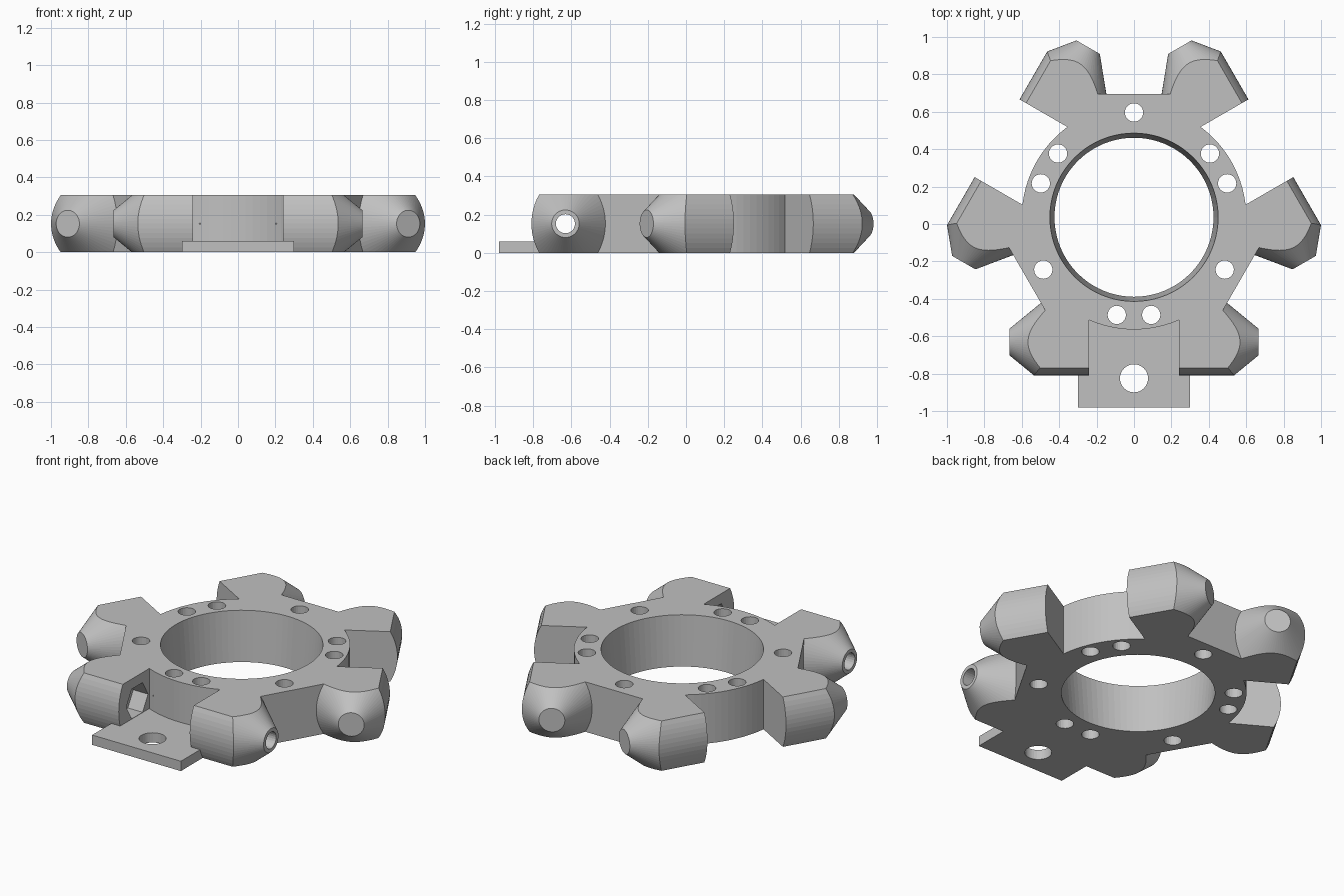
import bpy, bmesh
from math import pi, sin, cos, radians
from mathutils import Matrix

old = bpy.data.objects.get("Cube")
if old:
    bpy.data.objects.remove(old, do_unlink=True)

CY = 0.036          # ring centre in y
H = 0.305           # body height
MID = H / 2
AXIS = -0.667       # joint axis distance from ring centre
FRONT = -0.845      # outermost face of each arm
SEG = 64
TURNS = [0, radians(120), radians(240)]

grey = bpy.data.materials.new("light_grey_plastic")
grey.use_nodes = True
COLOUR = (0.53, 0.53, 0.53, 1)
grey.diffuse_color = COLOUR
grey.node_tree.nodes["Principled BSDF"].inputs["Base Color"].default_value = COLOUR


def make(name, bm, turn=0):
    """Turn a bmesh about the ring centre and link it as an object."""
    bm.transform(Matrix.Translation((0, CY, 0)) @ Matrix.Rotation(turn, 4, 'Z'))
    bmesh.ops.recalc_face_normals(bm, faces=bm.faces)
    mesh = bpy.data.meshes.new(name)
    bm.to_mesh(mesh)
    bm.free()
    mesh.materials.append(grey)
    ob = bpy.data.objects.new(name, mesh)
    bpy.context.collection.objects.link(ob)
    return ob


def prism(name, points, vec, turn=0):
    """Extrude a closed outline along vec."""
    bm = bmesh.new()
    face = bm.faces.new([bm.verts.new(p) for p in points])
    out = bmesh.ops.extrude_face_region(bm, geom=[face])
    bmesh.ops.translate(bm, vec=vec, verts=[v for v in out["geom"] if isinstance(v, bmesh.types.BMVert)])
    return make(name, bm, turn)


def box(name, x0, x1, y0, y1, z0, z1, turn=0):
    return prism(name, [(x0, y0, z0), (x1, y0, z0), (x1, y1, z0), (x0, y1, z0)], (0, 0, z1 - z0), turn)


def upright(name, x, y, r0, r1, z0, z1, seg=SEG):
    """Vertical cylinder or cone."""
    bm = bmesh.new()
    bmesh.ops.create_cone(bm, cap_ends=True, segments=seg, radius1=r0, radius2=r1, depth=z1 - z0,
                          matrix=Matrix.Translation((x, y, (z0 + z1) / 2)))
    return make(name, bm)


def along_axis(name, side, x0, x1, r0, r1, seg, turn):
    """Cylinder or cone on the joint axis, from x0 to x1 on one side."""
    bm = bmesh.new()
    mat = Matrix.Translation((side * (x0 + x1) / 2, AXIS, MID)) @ Matrix.Rotation(side * pi / 2, 4, 'Y')
    bmesh.ops.create_cone(bm, cap_ends=True, segments=seg, radius1=r0, radius2=r1, depth=x1 - x0, matrix=mat)
    return make(name, bm, turn)


def combine(ob, other, operation):
    """Apply one exact boolean and discard the helper."""
    mod = ob.modifiers.new("cut", 'BOOLEAN')
    mod.operation, mod.object, mod.solver = operation, other, 'EXACT'
    graph = bpy.context.evaluated_depsgraph_get()
    mesh = bpy.data.meshes.new_from_object(ob.evaluated_get(graph))
    ob.modifiers.clear()
    ob.data = mesh
    bpy.data.objects.remove(other, do_unlink=True)


# Triangular core with clipped corners
core = []
for k in range(3):
    for s in (-1, 1):
        t, d = radians(-90 + 120 * k), 0.76
        w = s * (0.66 - d / 2) / cos(radians(30))
        core.append((d * cos(t) - w * sin(t), d * sin(t) + w * cos(t), 0))
body = prism("effector_ring", core, (0, 0, H))
combine(body, upright("rim", 0, 0, 0.6, 0.6, 0, H, 96), 'UNION')

# Joint lobes: cones trimmed by a block with a rounded outer face
R = 0.31
arc = []
for i in range(13):
    z = H * i / 12
    arc.append((0, FRONT + R - (R * R - (z - MID) ** 2) ** 0.5, z))
for turn in TURNS:
    for side in (-1, 1):
        lobe = along_axis("lobe", side, 0.14, 0.665, 0.502, 0.072, SEG, turn)
        outline = [(side * 0.14, y, z) for _, y, z in arc] + [(side * 0.14, -0.3, H), (side * 0.14, -0.3, 0)]
        combine(lobe, prism("block", outline, (side * 0.6, 0, 0), turn), 'INTERSECT')
        combine(body, lobe, 'UNION')

# Gap between the two joints of each arm, stopping at the round rim
for turn in TURNS:
    gap = box("gap", -0.24, 0.24, -1.2, -0.3, -0.1, H + 0.1, turn)
    combine(gap, upright("rim_keep", 0, 0, 0.6, 0.6, -0.3, H + 0.3, 96), 'DIFFERENCE')
    combine(body, gap, 'DIFFERENCE')

# Front mounting tab
combine(body, box("tab", -0.3, 0.3, -0.98 - CY, -0.5, 0, 0.06), 'UNION')
combine(body, upright("tab_hole", 0, -0.825 - CY, 0.075, 0.075, -0.1, 0.2, 32), 'DIFFERENCE')

# Tapered central opening
combine(body, upright("opening", 0, 0, 0.417, 0.458, -0.1, H + 0.1, 80), 'DIFFERENCE')

# Bolt bores and hexagonal nut pockets in the joints
for turn in TURNS:
    for side in (-1, 1):
        combine(body, along_axis("bore", side, 0.2, 0.8, 0.05, 0.05, 24, turn), 'DIFFERENCE')
        bm = bmesh.new()
        hexagon = [(side * 0.2, AXIS + 0.105 * cos(k * pi / 3), MID + 0.105 * sin(k * pi / 3)) for k in range(6)]
        bm.free()
        combine(body, prism("nut_pocket", hexagon, (side * 0.14, 0, 0), turn), 'DIFFERENCE')

# Vertical screw holes around the ring
for base in (30, 150, 270):
    for angle, radius in ((base - 10, 0.53), (base + 10, 0.53), (base + 60, 0.56)):
        a = radians(angle)
        hole = upright("screw_hole", radius * cos(a), radius * sin(a), 0.049, 0.049, -0.1, H + 0.1, 24)
        combine(body, hole, 'DIFFERENCE')

# Crisp faceted shading
for poly in body.data.polygons:
    poly.use_smooth = False
    poly.material_index = 0
